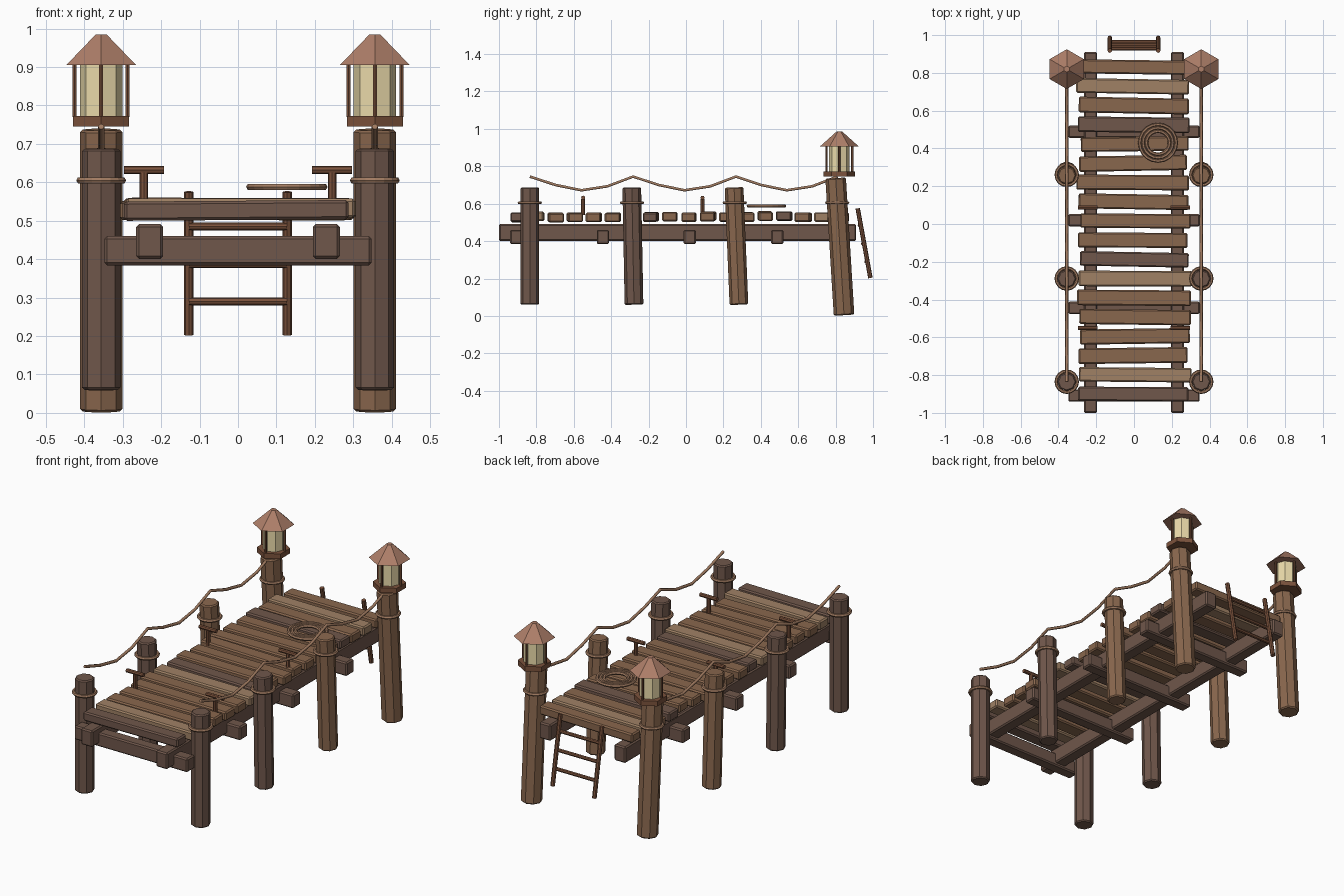
import bpy, math, random
from mathutils import Vector

if "Cube" in bpy.data.objects:
    bpy.data.objects.remove(bpy.data.objects["Cube"])

random.seed(4)

def mat(name, r, g, b):
    m = bpy.data.materials.new(name)
    m.diffuse_color = (r, g, b, 1)
    m.use_nodes = True
    m.node_tree.nodes["Principled BSDF"].inputs["Base Color"].default_value = m.diffuse_color
    return m

DARK = mat("dark_wood", 0.16, 0.095, 0.07)
MID = mat("mid_wood", 0.25, 0.135, 0.075)
LIGHT = mat("light_wood", 0.35, 0.22, 0.13)
TRIM = mat("red_wood", 0.2, 0.085, 0.045)
ROOF = mat("roof_copper", 0.42, 0.21, 0.14)
ROPE = mat("rope", 0.36, 0.2, 0.12)
GLASS = mat("lantern_glass", 0.82, 0.7, 0.4)

def finish(name, m, bevel=0):
    o = bpy.context.object
    o.name = name
    o.data.materials.append(m)
    if bevel:
        b = o.modifiers.new("bevel", 'BEVEL')
        b.width, b.segments = bevel, 1
        b.limit_method, b.angle_limit = 'ANGLE', math.radians(60)
    return o

def box(name, loc, size, m, bevel=0.007, rot=(0, 0, 0)):
    bpy.ops.mesh.primitive_cube_add(size=1, location=loc, rotation=rot)
    o = bpy.context.object
    o.scale = size
    bpy.ops.object.transform_apply(location=False, rotation=False, scale=True)
    return finish(name, m, bevel)

def rod(name, a, b, r, m, sides=8, r2=None, bevel=0):
    a, b = Vector(a), Vector(b)
    d = b - a
    bpy.ops.mesh.primitive_cone_add(vertices=sides, radius1=r, radius2=r if r2 is None else r2,
                                    depth=d.length, location=(a + b) / 2)
    # lean about x for upright rods keeps the facets aligned
    o = bpy.context.object
    if abs(d.x) > abs(d.z):
        o.rotation_euler = (0, math.pi / 2, 0)
    else:
        o.rotation_euler = (-math.atan2(d.y, d.z), 0, 0)
    return finish(name, m, bevel)

def ring(name, loc, R, r, m, seg=16, tilt=0):
    bpy.ops.mesh.primitive_torus_add(location=loc, rotation=(tilt, 0, 0), major_radius=R,
                                     minor_radius=r, major_segments=seg, minor_segments=6)
    return finish(name, m)

# Stringers and crossbeams
for s in (-1, 1):
    box("stringer", (s * 0.23, -0.045, 0.446), (0.07, 1.91, 0.09), DARK)
for y in (-0.908, -0.444, 0.02, 0.488):
    box("crossbeam", (0, y, 0.422), (0.695, 0.066, 0.076), DARK)

# Deck planks, slightly irregular
tones = {0: DARK, 1: LIGHT, 6: LIGHT, 7: DARK, 14: DARK, 16: LIGHT}
for i in range(18):
    box("deck_plank", (random.uniform(-0.008, 0.008), -0.9 + i * 0.1018, 0.53 + random.uniform(-0.004, 0.004)),
        (random.uniform(0.57, 0.605), random.uniform(0.074, 0.084), 0.05), tones.get(i, MID),
        rot=(0, random.uniform(-0.008, 0.008), random.uniform(-0.02, 0.02)))

# Pilings: (y bottom, y top, z bottom, z top, radius, material)
PILES = [(-0.835, -0.835, 0.06, 0.687, 0.05, DARK), (-0.278, -0.29, 0.06, 0.687, 0.05, DARK),
         (0.283, 0.257, 0.06, 0.687, 0.05, MID), (0.845, 0.8, 0.004, 0.737, 0.055, MID)]
for s in (-1, 1):
    x = s * 0.356
    for y0, y1, z0, z1, r, m in PILES:
        rod("piling", (x, y0, z0), (x, y1, z1), r, m, bevel=0.006)
        t = (0.605 - z0) / (z1 - z0)
        ring("piling_rope_ring", (x, y0 + (y1 - y0) * t, 0.605), 0.056, 0.009, ROPE)

    # Sagging rope rail
    stops = [-0.835, -0.283, 0.267, 0.81]
    pts = [(x, stops[0], 0.745)]
    for a, b in zip(stops, stops[1:]):
        for t, dz in ((0.25, 0.045), (0.5, 0.073), (0.75, 0.052), (1, 0)):
            pts.append((x, a + (b - a) * t, 0.745 - dz))
    cu = bpy.data.curves.new("rope_rail", 'CURVE')
    cu.dimensions, cu.bevel_depth, cu.bevel_resolution, cu.use_fill_caps = '3D', 0.008, 1, True
    sp = cu.splines.new('POLY')
    sp.points.add(len(pts) - 1)
    for p, q in zip(sp.points, pts):
        p.co = (*q, 1)
    cu.materials.append(ROPE)
    bpy.context.collection.objects.link(bpy.data.objects.new("rope_rail", cu))

    # Mooring cleats
    for y in (-0.55, 0.088):
        rod("cleat_stem", (s * 0.245, y, 0.54), (s * 0.245, y, 0.625), 0.011, TRIM)
        rod("cleat_bar", (s * 0.245 - 0.052, y, 0.632), (s * 0.245 + 0.052, y, 0.632), 0.011, TRIM)

    # Lanterns
    y = 0.82
    rod("lantern_base", (x, y, 0.745), (x, y, 0.773), 0.084, TRIM, 6)
    rod("lantern_glass", (x, y, 0.773), (x, y, 0.907), 0.055, GLASS, 8)
    rod("lantern_roof", (x, y, 0.905), (x, y, 0.985), 0.105, ROOF, 6, 0.016)
    for k in range(4):
        a = k * math.pi / 2
        px, py = x + 0.069 * math.cos(a), y + 0.069 * math.sin(a)
        rod("lantern_bar", (px, py, 0.77), (px, py, 0.91), 0.006, TRIM, 6)

    # Ladder rail
    rod("ladder_rail", (s * 0.128, 0.918, 0.575), (s * 0.128, 0.986, 0.203), 0.012, TRIM)

# Ladder rungs
for z in (0.29, 0.387, 0.485):
    y = 0.918 + (0.575 - z) / 0.372 * 0.068 - 0.007
    rod("ladder_rung", (-0.128, y, z), (0.128, y, z), 0.01, TRIM)

# Coiled rope on the deck
for R in (0.097, 0.079, 0.061):
    ring("rope_coil", (0.127, 0.43, 0.588), R, 0.009, ROPE, 20)
